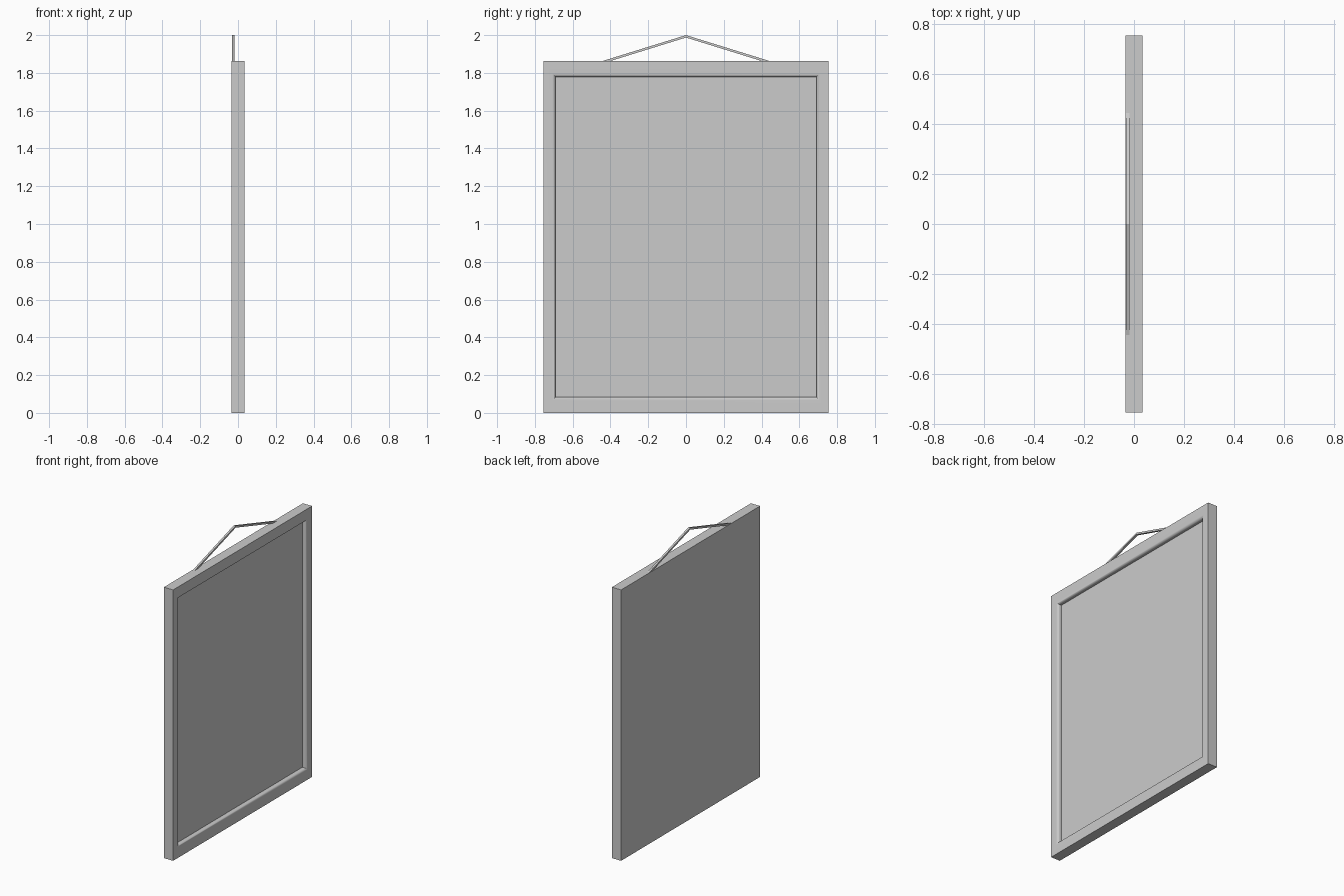
import bpy, bmesh, math

if "Cube" in bpy.data.objects:
    bpy.data.objects.remove(bpy.data.objects["Cube"])

W, H, D = 0.755, 1.862, 0.035      # half width, height, half depth
SIDE, RAIL = 0.064, 0.083          # border widths: sides, top and bottom
FLOOR = 0.008                      # x of the picture surface


def finish(name, bm, smooth=False):
    bmesh.ops.recalc_face_normals(bm, faces=bm.faces)
    mesh = bpy.data.meshes.new(name)
    bm.to_mesh(mesh)
    bm.free()
    obj = bpy.data.objects.new(name, mesh)
    bpy.context.collection.objects.link(obj)
    if smooth:
        bpy.context.view_layer.objects.active = obj
        obj.select_set(True)
        bpy.ops.object.shade_smooth_by_angle(angle=math.radians(35))
        obj.select_set(False)
    return obj


def ring(bm, side, rail, x):
    """Rectangle inset from the outer outline, at depth x."""
    y = W - side
    return [bm.verts.new((x, *p)) for p in
            ((-y, rail), (y, rail), (y, H - rail), (-y, H - rail))]


def prism(name, outline, x0, x1):
    """Extrude a (y, z) outline along x."""
    bm = bmesh.new()
    face = bm.faces.new([bm.verts.new((x0, y, z)) for y, z in outline])
    out = bmesh.ops.extrude_face_region(bm, geom=[face])
    verts = [v for v in out["geom"] if isinstance(v, bmesh.types.BMVert)]
    bmesh.ops.translate(bm, verts=verts, vec=(x1 - x0, 0, 0))
    return finish(name, bm)


# Frame: moulding with a rounded inner lip, closed flat back
R = 0.017
profile = [(0, 0, -D), (0, 0, D)]
for i in range(7):
    a = math.pi / 2 * i / 6
    inset = R * (1 - math.sin(a))
    profile.append((SIDE - inset, RAIL - inset, D - R * (1 - math.cos(a))))
profile.append((SIDE, RAIL, FLOOR - 0.006))
bm = bmesh.new()
rings = [ring(bm, *p) for p in profile]
for a, b in zip(rings, rings[1:]):
    for i in range(4):
        j = (i + 1) % 4
        bm.faces.new((a[i], a[j], b[j], b[i]))
bm.faces.new(rings[0])
bm.faces.new(rings[-1])
finish("frame", bm, smooth=True)

# Picture panel resting in the recess
y, z0, z1 = W - SIDE - 0.002, RAIL + 0.002, H - RAIL - 0.002
prism("picture_panel", [(-y, z0), (y, z0), (y, z1), (-y, z1)], FLOOR - 0.006, FLOOR)

# Hanging cord: mitred chevron rising from the top rail
prism("hanging_cord", [(-0.445, H), (0, 2.0), (0.445, H), (0.403, H), (0, 1.987), (-0.403, H)],
      -0.032, -0.018)
